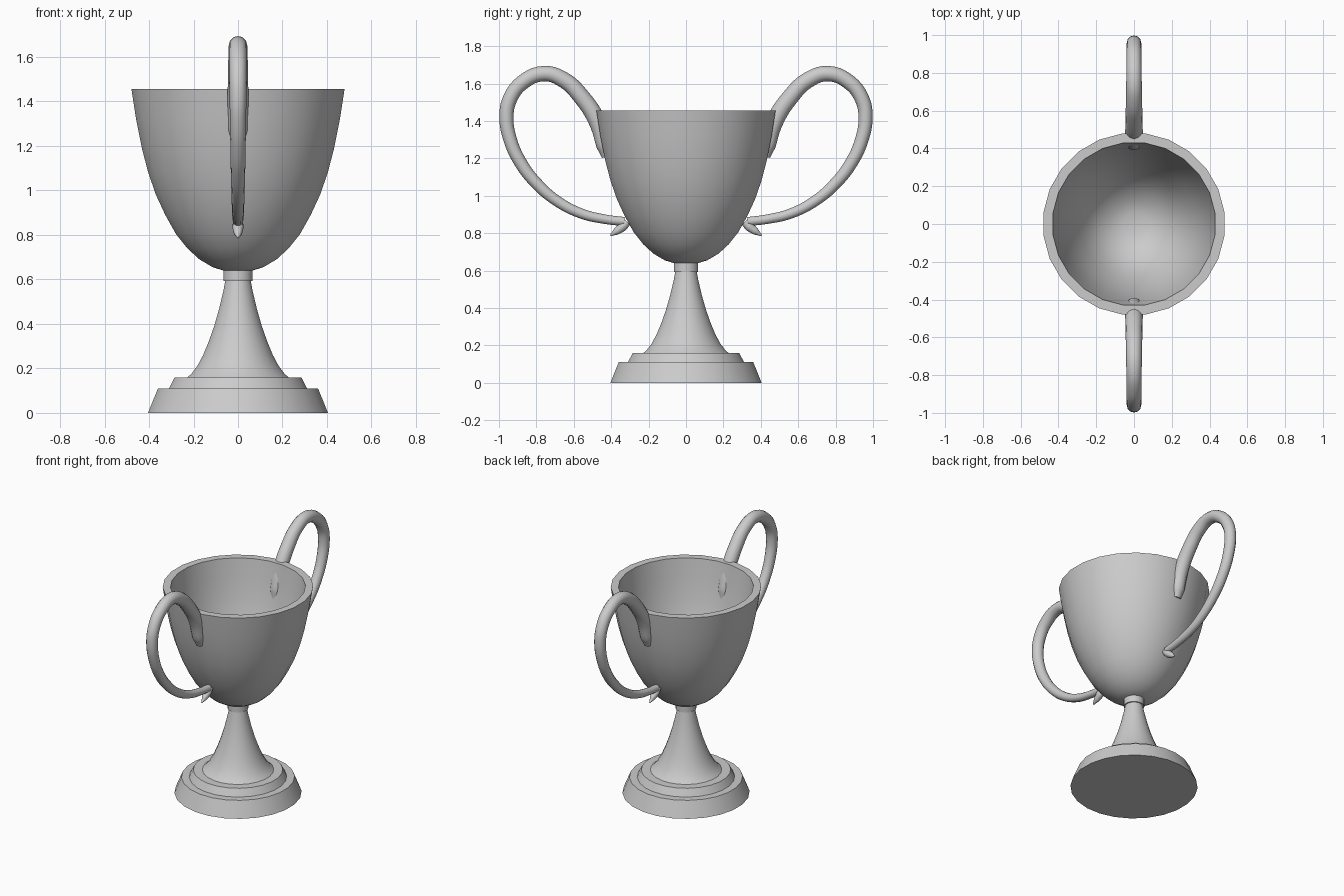
import bpy, bmesh, math

if "Cube" in bpy.data.objects:
    bpy.data.objects.remove(bpy.data.objects["Cube"])

SIDES = 24


def finish(obj, angle=35):
    bpy.ops.object.select_all(action='DESELECT')
    obj.select_set(True)
    bpy.context.view_layer.objects.active = obj
    bpy.ops.object.shade_smooth_by_angle(angle=math.radians(angle))


def lathe(name, profile):
    """Turn (radius, z) points around z; end points are capped with flat discs."""
    bm = bmesh.new()
    rings = []
    for r, z in profile:
        rings.append([bm.verts.new((r * math.cos(a), r * math.sin(a), z))
                      for a in (math.tau * (i + 0.5) / SIDES for i in range(SIDES))])
    for a, b in zip(rings, rings[1:]):
        for i in range(SIDES):
            j = (i + 1) % SIDES
            bm.faces.new((a[i], a[j], b[j], b[i]))
    bm.faces.new(rings[0][::-1])
    bm.faces.new(rings[-1])
    bmesh.ops.recalc_face_normals(bm, faces=bm.faces)
    mesh = bpy.data.meshes.new(name)
    bm.to_mesh(mesh)
    bm.free()
    obj = bpy.data.objects.new(name, mesh)
    bpy.context.collection.objects.link(obj)
    finish(obj)
    return obj


def tube(name, points, side):
    """Tapered round tube through (y, z, radius) points."""
    cu = bpy.data.curves.new(name + "_path", 'CURVE')
    cu.dimensions = '3D'
    cu.bevel_depth = 1.0
    cu.bevel_resolution = 4
    cu.resolution_u = 5
    cu.use_fill_caps = True
    sp = cu.splines.new('BEZIER')
    sp.bezier_points.add(len(points) - 1)
    for p, (y, z, r) in zip(sp.bezier_points, points):
        p.co = (0, side * y, z)
        p.radius = r
        p.handle_left_type = p.handle_right_type = 'AUTO'
    path = bpy.data.objects.new(name + "_path", cu)
    bpy.context.collection.objects.link(path)
    dg = bpy.context.evaluated_depsgraph_get()
    mesh = bpy.data.meshes.new_from_object(path.evaluated_get(dg))
    bpy.data.objects.remove(path)
    obj = bpy.data.objects.new(name, mesh)
    bpy.context.collection.objects.link(obj)
    finish(obj, 50)


# Stepped foot
lathe("base", [(0.408, 0), (0.363, 0.11), (0.313, 0.11), (0.287, 0.16), (0.1, 0.16)])

# Flared stem
lathe("stem", [(0.235, 0.155), (0.212, 0.175), (0.185, 0.21), (0.158, 0.26), (0.133, 0.32),
               (0.108, 0.39), (0.085, 0.47), (0.066, 0.55), (0.055, 0.61)])

# Collar between stem and bowl
lathe("collar", [(0.066, 0.593), (0.066, 0.645)])

# Hollow bowl: outside, rim, inside
lathe("bowl", [(0.06, 0.638), (0.115, 0.655), (0.175, 0.69), (0.23, 0.74), (0.282, 0.805),
               (0.33, 0.89), (0.372, 0.98), (0.407, 1.08), (0.436, 1.19), (0.462, 1.32),
               (0.483, 1.455), (0.433, 1.455), (0.414, 1.32), (0.39, 1.19), (0.362, 1.08),
               (0.327, 0.98), (0.285, 0.89), (0.235, 0.805), (0.18, 0.75), (0.12, 0.71),
               (0.06, 0.69)])

# Looping handles and the small curl at their lower ends
loop = [(0.42, 1.21, 0.03), (0.435, 1.27, 0.045), (0.475, 1.4, 0.047), (0.56, 1.53, 0.045),
        (0.65, 1.617, 0.043), (0.76, 1.653, 0.041), (0.875, 1.605, 0.04), (0.94, 1.52, 0.039),
        (0.96, 1.43, 0.038), (0.94, 1.3, 0.036), (0.88, 1.17, 0.034), (0.8, 1.067, 0.032),
        (0.69, 0.972, 0.029), (0.56, 0.905, 0.027), (0.43, 0.874, 0.025), (0.33, 0.862, 0.024)]
curl = [(0.315, 0.86, 0.022), (0.34, 0.834, 0.025), (0.37, 0.811, 0.02), (0.405, 0.787, 0.004)]
for side, label in ((-1, "front"), (1, "back")):
    tube(label + "_handle", loop, side)
    tube(label + "_handle_curl", curl, side)
